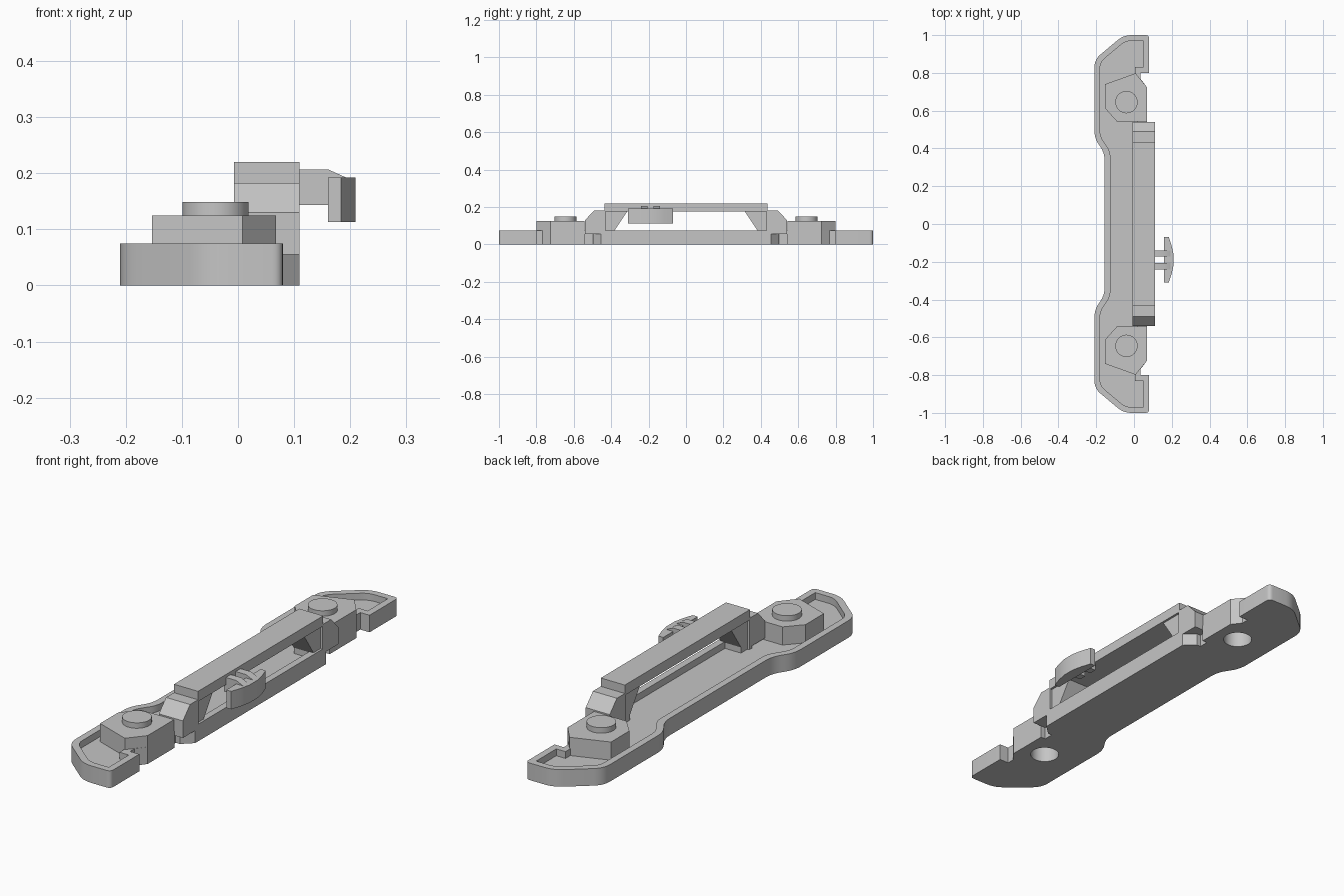
import bpy
import bmesh
from math import cos, sin, pi
from mathutils import Vector

old = bpy.data.objects.get("Cube")
if old:
    bpy.data.objects.remove(old)

grey = bpy.data.materials.new("plain grey")
grey.use_nodes = True
colour = (0.56, 0.56, 0.56, 1)
grey.diffuse_color = colour
grey.node_tree.nodes["Principled BSDF"].inputs["Base Color"].default_value = colour


def ring(bm, points, level, axis=2):
    """Loop of vertices: 2D points placed at one level along an axis."""
    verts = []
    for p in points:
        co = list(p)
        co.insert(axis, level)
        verts.append(bm.verts.new(co))
    return verts


def skin(bm, a, b):
    for i in range(len(a)):
        bm.faces.new((a[i - 1], a[i], b[i], b[i - 1]))


def fill(bm, *loops):
    """Fill the first loop, leaving the others as holes."""
    edges = []
    for loop in loops:
        for i in range(len(loop)):
            pair = (loop[i - 1], loop[i])
            edges.append(bm.edges.get(pair) or bm.edges.new(pair))
    bmesh.ops.triangle_fill(bm, use_beauty=True, edges=edges, normal=(0, 0, 1))


def finish(bm, name):
    bm.normal_update()
    bmesh.ops.recalc_face_normals(bm, faces=bm.faces)
    if bm.calc_volume(signed=True) < 0:
        bmesh.ops.reverse_faces(bm, faces=bm.faces)
    mesh = bpy.data.meshes.new(name)
    bm.to_mesh(mesh)
    bm.free()
    mesh.materials.append(grey)
    ob = bpy.data.objects.new(name, mesh)
    bpy.context.collection.objects.link(ob)
    bpy.ops.object.select_all(action="DESELECT")
    ob.select_set(True)
    bpy.context.view_layer.objects.active = ob
    bpy.ops.object.shade_smooth_by_angle()
    return ob


def prism(name, points, axis, low, high, open_bottom=False):
    bm = bmesh.new()
    a, b = ring(bm, points, low, axis), ring(bm, points, high, axis)
    skin(bm, a, b)
    bm.faces.new(b)
    if not open_bottom:
        bm.faces.new(a[::-1])
    return finish(bm, name)


def circle(x, y, radius, count=40):
    return [(x + radius * cos(2 * pi * i / count), y + radius * sin(2 * pi * i / count))
            for i in range(count)]


def inset(points, width):
    """Mitred inward offset of a counter-clockwise outline."""
    result = []
    for i, p in enumerate(points):
        p = Vector(p)
        d1 = (p - Vector(points[i - 1])).normalized()
        d2 = (Vector(points[(i + 1) % len(points)]) - p).normalized()
        n1, n2 = Vector((-d1.y, d1.x)), Vector((-d2.y, d2.x))
        result.append(p + (n1 + n2) * width / (1 + n1.dot(n2)))
    return result


def rounded(points, sizes):
    """Replace corners that have a size by short arcs."""
    result = []
    for i, size in enumerate(sizes):
        corner = Vector(points[i])
        if not size:
            result.append(corner)
            continue
        before = Vector(points[i - 1]) - corner
        after = Vector(points[(i + 1) % len(points)]) - corner
        a = corner + before.normalized() * size
        b = corner + after.normalized() * size
        for k in range(6):
            t = k / 5
            result.append(a.lerp(corner, t).lerp(corner.lerp(b, t), t))
    return result


# Base tray: half outline mirrored across y, raised rim, sunken floor, round sockets below
half = [(0.11, 0.455), (0.065, 0.497), (0.045, 0.497), (0.045, 0.54), (0.068, 0.54),
        (0.068, 0.725), (0.035, 0.768), (0.035, 0.8), (0.08, 0.8), (0.08, 1.0),
        (-0.055, 1.0), (-0.21, 0.87), (-0.21, 0.455), (-0.155, 0.375)]
outline = half + [(x, -y) for x, y in reversed(half)]
sizes = [0.042 if x < -0.05 else 0.02 if abs(y) > 0.9 else 0 for x, y in outline]
inner_sizes = [0.032 if s > 0.03 else s * 0.15 for s in sizes]
outer = rounded(outline, sizes)
inner = rounded(inset(outline, 0.03), inner_sizes)
stud_x, stud_y = -0.04, 0.645
bm = bmesh.new()
bottom, rim_out = ring(bm, outer, 0), ring(bm, outer, 0.075)
rim_in, floor = ring(bm, inner, 0.075), ring(bm, inner, 0.045)
skin(bm, bottom, rim_out)
skin(bm, rim_out, rim_in)
skin(bm, rim_in, floor)
mouths, gaps = [], []
for side in (1, -1):
    hole = circle(stud_x, side * stud_y, 0.06)
    mouth, ceiling = ring(bm, hole, 0), ring(bm, hole, 0.09)
    skin(bm, mouth, ceiling)
    bm.faces.new(ceiling)
    mouths.append(mouth)
    gaps.append(ring(bm, circle(stud_x, side * stud_y, 0.063), 0.045))
fill(bm, bottom, *mouths)
fill(bm, floor, *gaps)
finish(bm, "base_tray")

# Mounting bosses, studs and bridge legs at both ends
boss_shape = [(-0.153, 0.74), (-0.153, 0.612), (-0.09, 0.542), (0.068, 0.542),
              (0.068, 0.725), (0.008, 0.798)]
leg_shape = [(0.54, 0.055), (0.54, 0.13), (0.49, 0.183), (0.43, 0.183), (0.43, 0.04),
             (0.45, 0.04), (0.45, 0.055)]
brace_shape = [(0.432, 0.178), (0.313, 0.178), (0.385, 0.07), (0.385, 0.04), (0.432, 0.04)]
for side, end in ((1, "back"), (-1, "front")):
    prism(end + "_boss", [(x, side * y) for x, y in boss_shape], 2, 0.002, 0.125, True)
    prism(end + "_stud", circle(stud_x, side * stud_y, 0.059), 2, 0.12, 0.149)
    prism(end + "_bridge_leg", [(side * y, z) for y, z in leg_shape], 0, -0.007, 0.11)
    prism(end + "_bridge_brace", [(side * y, z) for y, z in brace_shape], 0, 0.002, 0.1)

# Bridge bar
bar = [(-0.435, 0.175), (0.435, 0.175), (0.435, 0.22), (-0.435, 0.22)]
prism("bridge_bar", bar, 0, -0.007, 0.11)

# Side clip: curved grip plate carried by two ribs
clip_y = -0.19
plate = [(0.16, -0.12), (0.184, -0.12), (0.199, -0.075), (0.209, -0.03)]
plate_outline = plate + [(x, -y) for x, y in reversed(plate)]
prism("clip_plate", [(x, clip_y + y) for x, y in plate_outline], 2, 0.113, 0.192)
rib = [(0.1, 0.143), (0.165, 0.143), (0.198, 0.18), (0.198, 0.19), (0.16, 0.207), (0.1, 0.207)]
for side, name in ((1, "back"), (-1, "front")):
    middle = clip_y + side * 0.034
    prism(name + "_clip_rib", rib, 1, middle - 0.017, middle + 0.017)
